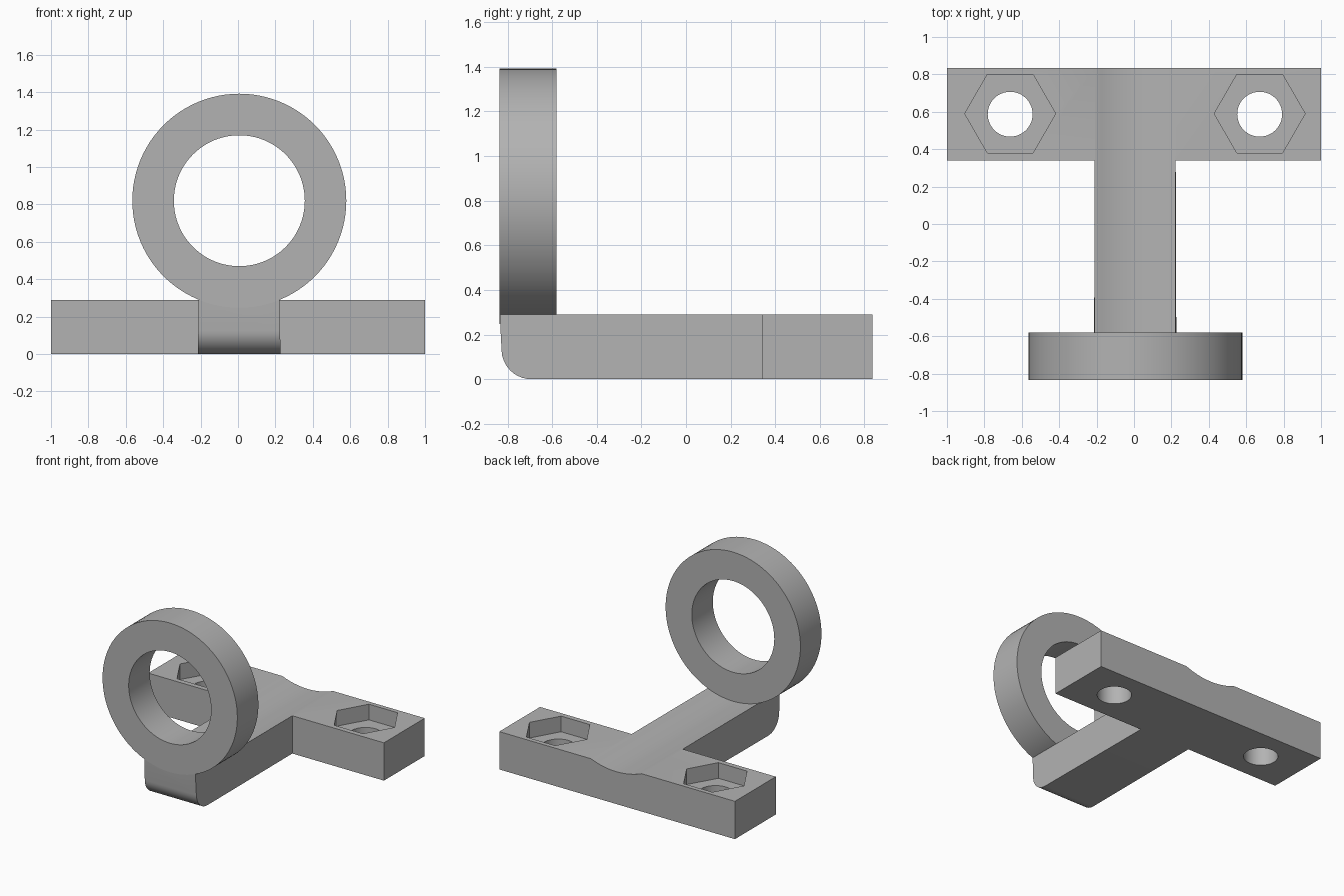
import bpy, bmesh, math
from mathutils import Vector

default = bpy.data.objects.get("Cube")
if default:
    bpy.data.objects.remove(default, do_unlink=True)

grey = bpy.data.materials.new("plain_grey")
grey.use_nodes = True
colour = (0.45, 0.45, 0.45, 1)
grey.diffuse_color = colour
grey.node_tree.nodes["Principled BSDF"].inputs["Base Color"].default_value = colour

THICK = 0.29
FRONT, BACK = -0.835, 0.835
RING_X, RING_Z, RING_OUTER, RING_INNER = 0.007, 0.82, 0.572, 0.35


def cylinder(name, radius, depth, location, sides=96, along_y=False):
    bpy.ops.mesh.primitive_cylinder_add(
        vertices=sides, radius=radius, depth=depth, location=location,
        rotation=(math.pi / 2 if along_y else 0, 0, 0))
    obj = bpy.context.object
    obj.name = name
    return obj


def cut(target, cutter):
    mod = target.modifiers.new("cut", "BOOLEAN")
    mod.operation = "DIFFERENCE"
    mod.solver = "EXACT"
    mod.object = cutter
    bpy.context.view_layer.objects.active = target
    bpy.ops.object.modifier_apply(modifier=mod.name)
    bpy.data.objects.remove(cutter, do_unlink=True)


def finish(obj):
    obj.data.materials.clear()
    obj.data.materials.append(grey)
    bpy.ops.object.select_all(action="DESELECT")
    obj.select_set(True)
    bpy.context.view_layer.objects.active = obj
    bpy.ops.object.shade_smooth_by_angle(angle=math.radians(25))


# T-shaped base: cross bar at the back, stem running forward
outline = [(-0.21, FRONT), (0.223, FRONT), (0.223, 0.34), (1, 0.34),
           (1, BACK), (-1, BACK), (-1, 0.34), (-0.21, 0.34)]
bm = bmesh.new()
bottom = bm.faces.new([bm.verts.new((x, y, 0)) for x, y in outline])
extruded = bmesh.ops.extrude_face_region(bm, geom=[bottom])
top = [v for v in extruded["geom"] if isinstance(v, bmesh.types.BMVert)]
bmesh.ops.translate(bm, verts=top, vec=Vector((0, 0, THICK)))
bmesh.ops.recalc_face_normals(bm, faces=bm.faces)

# Slightly drafted stem front with a rounded lower edge
toe = [e for e in bm.edges if all(v.co.y < -0.8 and v.co.z < 0.01 for v in e.verts)]
for v in toe[0].verts:
    v.co.y += 0.015
    v.co.x += math.copysign(0.004, v.co.x)
bmesh.ops.bevel(bm, geom=toe, offset=0.125, offset_type="OFFSET", segments=10,
                profile=0.5, affect="EDGES")
mesh = bpy.data.meshes.new("base")
bm.to_mesh(mesh)
bm.free()
base = bpy.data.objects.new("base", mesh)
bpy.context.collection.objects.link(base)

# Shallow round channel along the stem, matching the ring
cut(base, cylinder("channel_cutter", RING_OUTER, 3, (RING_X, 0, RING_Z), along_y=True))

# Screw holes with hexagonal nut pockets
for x in (-0.662, 0.672):
    cut(base, cylinder("hole_cutter", 0.12, 1, (x, 0.587, 0), 48))
    pocket = cylinder("nut_cutter", 0.243, 0.24, (x, 0.59, THICK), 6)
    pocket.rotation_euler.z = math.pi / 6
    bpy.context.view_layer.update()
    cut(base, pocket)
finish(base)

# Upright ring seated in the front of the channel
ring_y = (FRONT - 0.58) / 2
ring = cylinder("ring", RING_OUTER, -0.58 - FRONT, (RING_X, ring_y, RING_Z), along_y=True)
cut(ring, cylinder("bore_cutter", RING_INNER, 1, (RING_X, ring_y, RING_Z), along_y=True))
finish(ring)
